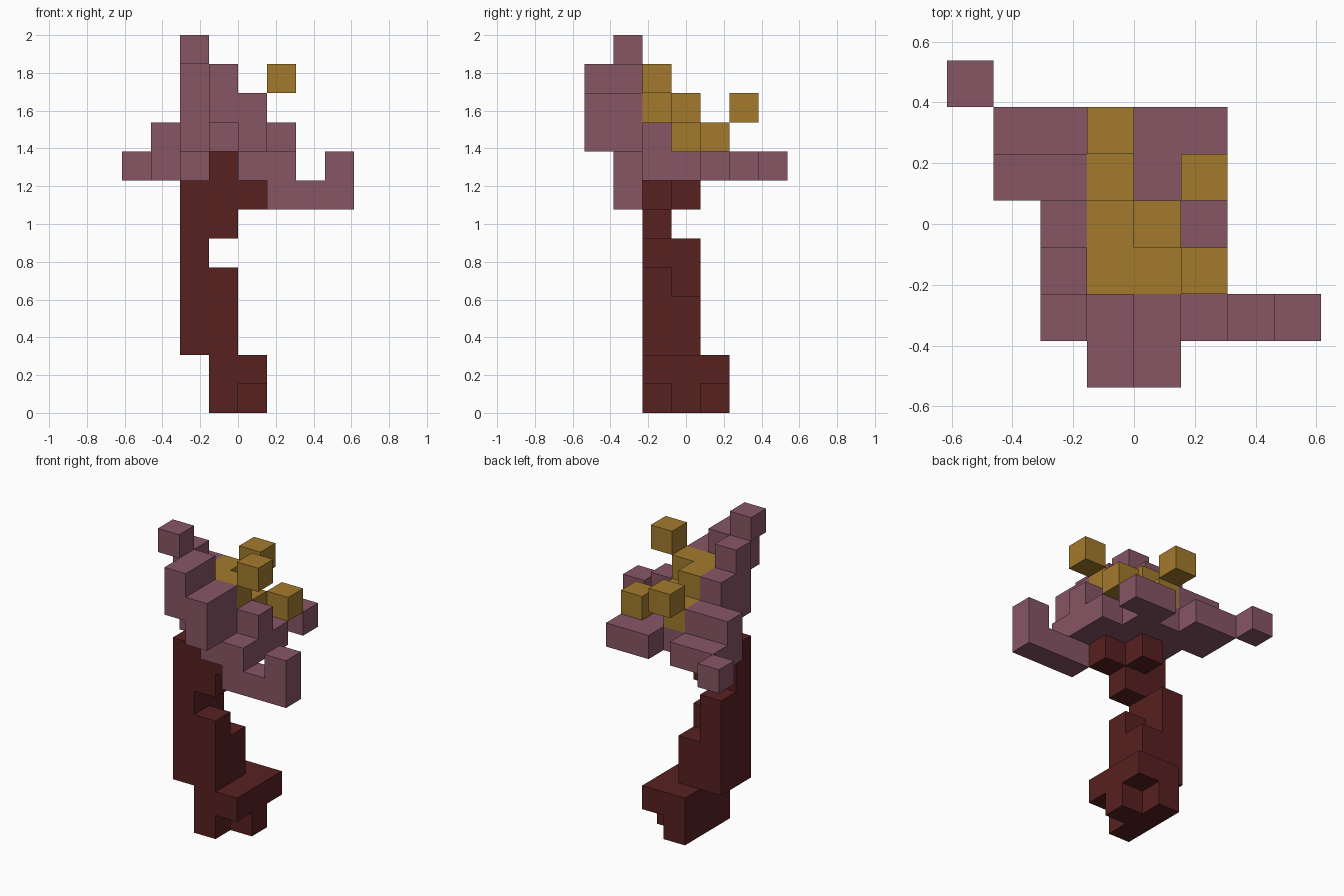
import bpy, bmesh
from mathutils import Vector

if "Cube" in bpy.data.objects:
    bpy.data.objects.remove(bpy.data.objects["Cube"], do_unlink=True)

CELL = 2 / 13
ORIGIN = Vector((-4, -3.5, 0))
AXES = [Vector(axis) for axis in ((1, 0, 0), (0, 1, 0), (0, 0, 1))]


def make_material(name, *rgb):
    mat = bpy.data.materials.new(name)
    mat.use_nodes = True
    mat.diffuse_color = (*rgb, 1)
    mat.node_tree.nodes["Principled BSDF"].inputs["Base Color"].default_value = (*rgb, 1)
    return mat


def block(x, y, z, wide=1, deep=1, high=1):
    """Cells of one solid block, given its corner cell."""
    return {(x + i, y + j, z + k)
            for i in range(wide) for j in range(deep) for k in range(high)}


def build_part(name, mat, cells, filled):
    """Skin the cells, leaving out faces shared with any other cell."""
    bm = bmesh.new()
    for cell in sorted(cells):
        for axis in range(3):
            for sign in (-1, 1):
                normal = AXES[axis] * sign
                if tuple(int(c) for c in Vector(cell) + normal) in filled:
                    continue
                u = AXES[axis - 2] / 2
                v = AXES[axis - 1] * sign / 2
                mid = Vector(cell) + sum(AXES, normal) / 2 + ORIGIN
                ring = (mid - u - v, mid + u - v, mid + u + v, mid - u + v)
                bm.faces.new([bm.verts.new(p * CELL) for p in ring])
    bmesh.ops.remove_doubles(bm, verts=bm.verts, dist=.001)
    bmesh.ops.dissolve_limit(bm, angle_limit=.01, verts=bm.verts, edges=bm.edges)
    mesh = bpy.data.meshes.new(name)
    bm.to_mesh(mesh)
    bm.free()
    mesh.materials.append(mat)
    bpy.context.scene.collection.objects.link(bpy.data.objects.new(name, mesh))


bark = make_material("dark red bark", .098, .015, .015)
leaf = make_material("mauve leaf", .242, .093, .130)
fruit = make_material("golden fruit", .366, .195, .026)
parts = {}


def part(name, mat, *blocks):
    parts[name] = (mat, set().union(*blocks))


# Root and trunk, a stair of columns rising to the corner
part("root_foot", bark, block(3, 2, 1, wide=2, deep=3),
     block(3, 2, 0, deep=3), block(4, 3, 0))
part("trunk", bark, block(2, 2, 2, high=6), block(2, 3, 2, high=4),
     block(3, 2, 2, high=3), block(3, 3, 2, high=2))
part("trunk_fork", bark, block(3, 2, 6, high=3), block(4, 2, 7), block(3, 3, 7))

# Flat canopy and the branches that leave it
part("canopy_base", leaf, block(4, 1, 8, wide=2, deep=3),
     block(2, 3, 8, wide=2, deep=2), block(4, 4, 8, deep=2), block(5, 5, 8))
part("back_branch", leaf, block(1, 4, 8, deep=2), block(2, 5, 8),
     block(1, 4, 9, wide=2), block(0, 6, 8))
part("hooked_branch", leaf, block(5, 1, 7, wide=3), block(7, 1, 8))

# Rising crest of leaves
part("front_crest", leaf, block(3, 0, 10, deep=2, high=2),
     block(4, 0, 9, deep=2, high=2), block(3, 1, 9, deep=2), block(4, 2, 9, wide=2))
part("side_crest", leaf, block(2, 2, 9, high=3), block(2, 3, 9, high=2))
part("top_leaf", leaf, block(2, 1, 12))

# Golden crown and the loose fruit around it
part("golden_crown", fruit, block(3, 2, 10, wide=2), block(3, 3, 9, high=2),
     block(3, 4, 9), block(4, 3, 9))
part("front_fruit", fruit, block(5, 2, 11))
part("back_fruit", fruit, block(3, 5, 10))
part("side_fruit", fruit, block(5, 4, 9))

filled = set().union(*(cells for mat, cells in parts.values()))
for name, (mat, cells) in parts.items():
    build_part(name, mat, cells, filled)
